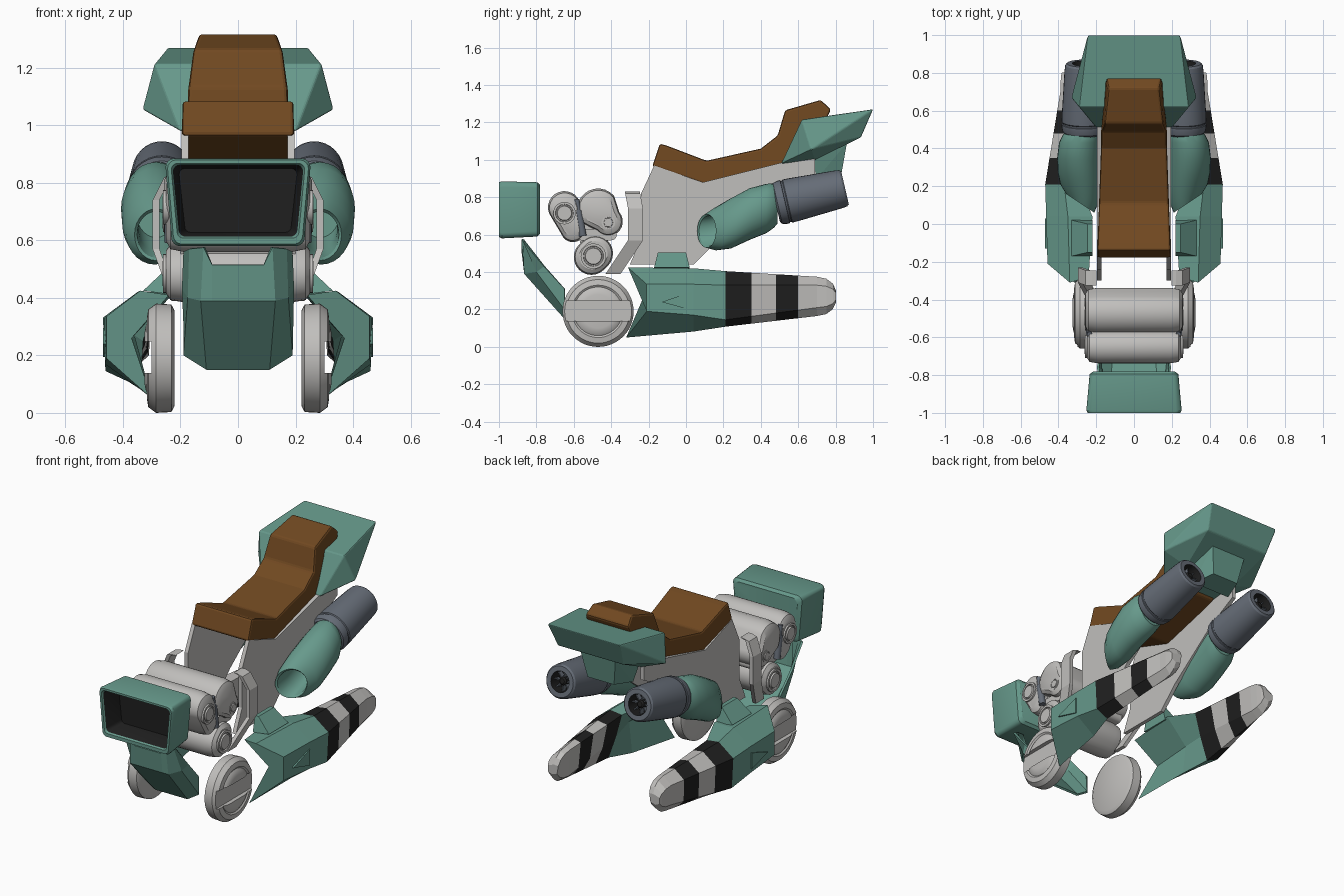
import bpy, bmesh
from math import sin, cos, pi, radians, atan2
from mathutils import Vector, Matrix

cube = bpy.data.objects.get("Cube")
if cube:
    bpy.data.objects.remove(cube, do_unlink=True)


def material(name, *rgb):
    m = bpy.data.materials.new(name)
    m.use_nodes = True
    m.diffuse_color = (*rgb, 1)
    m.node_tree.nodes["Principled BSDF"].inputs["Base Color"].default_value = (*rgb, 1)
    return m


TEAL = material("teal paint", .135, .32, .26)
BROWN = material("brown leather", .165, .066, .015)
GREY = material("light grey metal", .53, .52, .505)
STEEL = material("blue grey steel", .132, .152, .185)
BLACK = material("black", .014, .014, .014)


def finish(name, bm, mats, mirror=False, bevel=0, smooth=False):
    bmesh.ops.recalc_face_normals(bm, faces=bm.faces)
    me = bpy.data.meshes.new(name)
    bm.to_mesh(me)
    bm.free()
    for m in mats:
        me.materials.append(m)
    ob = bpy.data.objects.new(name, me)
    bpy.context.collection.objects.link(ob)
    if smooth:
        bpy.ops.object.select_all(action='DESELECT')
        ob.select_set(True)
        bpy.context.view_layer.objects.active = ob
        bpy.ops.object.shade_smooth_by_angle(angle=radians(32))
    if bevel:
        b = ob.modifiers.new("Bevel", 'BEVEL')
        b.width, b.segments, b.limit_method = bevel, 2, 'ANGLE'
    if mirror:
        ob.modifiers.new("Mirror", 'MIRROR')
    return ob


def loft(name, rings, mats, index=None, caps=(True, True), closed=True, **kw):
    """Skin a list of equal-length point rings; index gives a material per band."""
    bm = bmesh.new()
    vs = [[bm.verts.new(p) for p in r] for r in rings]
    n = len(rings[0])
    for k, (a, b) in enumerate(zip(vs, vs[1:])):
        for i in range(n if closed else n - 1):
            j = (i + 1) % n
            bm.faces.new((a[i], a[j], b[j], b[i])).material_index = index[k] if index else 0
    if caps[0]:
        bm.faces.new(vs[0]).material_index = index[0] if index else 0
    if caps[1]:
        bm.faces.new(vs[-1]).material_index = index[-1] if index else 0
    return finish(name, bm, mats, **kw)


def hull(name, pts, mat, both=False, **kw):
    bm = bmesh.new()
    for x, y, z in pts:
        bm.verts.new((x, y, z))
        if both:
            bm.verts.new((-x, y, z))
    res = bmesh.ops.convex_hull(bm, input=bm.verts)
    junk = [v for v in res["geom_interior"] if isinstance(v, bmesh.types.BMVert)]
    bmesh.ops.delete(bm, geom=junk, context='VERTS')
    bmesh.ops.dissolve_limit(bm, angle_limit=.02, verts=bm.verts, edges=bm.edges)
    return finish(name, bm, [mat], **kw)


def lathe(name, origin, axis, profile, mats, n=32, **kw):
    """Revolve (distance, radius) pairs around an axis."""
    rot = Vector((0, 0, 1)).rotation_difference(Vector(axis)).to_matrix()
    rings = [[Vector(origin) + rot @ Vector((r * cos(2 * pi * i / n), r * sin(2 * pi * i / n), d))
              for i in range(n)] for d, r in profile]
    return loft(name, rings, mats, smooth=True, **kw)


def capsule(a, ra, b, rb, n=12):
    """Outline around two circles in the side plane."""
    t = atan2(b[1] - a[1], b[0] - a[0])
    pts = []
    for c, r, s in ((b, rb, t - pi / 2), (a, ra, t + pi / 2)):
        pts += [(c[0] + r * cos(s + pi * i / n), c[1] + r * sin(s + pi * i / n)) for i in range(n + 1)]
    return pts


def across(name, outline, stations, mat, **kw):
    """Extend a side outline along x through (x, scale) stations."""
    cy = sum(p[0] for p in outline) / len(outline)
    cz = sum(p[1] for p in outline) / len(outline)
    rings = [[(x, cy + (y - cy) * s, cz + (z - cz) * s) for y, z in outline] for x, s in stations]
    return loft(name, rings, [mat], **kw)


# Lamp housing: rounded tapered box with a recessed dark screen
def rounded_rect(w, top, bottom, y, r):
    pts = []
    for k, (sx, z) in enumerate(((1, top - r), (-1, top - r), (-1, bottom + r), (1, bottom + r))):
        half = w if k < 2 else w - .02
        pts += [(sx * (half - r) + r * cos(a), y, z + r * sin(a))
                for a in [k * pi / 2 + pi / 8 * i for i in range(5)]]
    return pts


loft("lamp_housing", [rounded_rect(.215, .865, .605, -.78, .03), rounded_rect(.235, .88, .59, -.795, .03),
                      rounded_rect(.252, .885, .58, -.985, .03), rounded_rect(.245, .88, .587, -1, .03),
                      rounded_rect(.232, .868, .608, -1, .022), rounded_rect(.226, .862, .614, -.99, .022),
                      rounded_rect(.205, .85, .628, -.87, .02)],
     [TEAL, BLACK], index=[0, 0, 0, 0, 0, 1], smooth=True)

# Front shield with a notched top edge
rows = [[(.19, -.87, .56), (.17, -.873, .57), (.12, -.88, .575), (.09, -.88, .515)],
        [(.195, -.76, .43), (.175, -.8, .4), (.13, -.865, .39), (.09, -.865, .39)],
        [(.19, -.65, .31), (.19, -.65, .2), (.11, -.65, .15), (.08, -.65, .15)]]
shield = loft("front_shield", [r + [(-x, y, z) for x, y, z in r[::-1]] for r in rows],
              [TEAL], caps=(False, False), closed=False)
solid = shield.modifiers.new("Solidify", 'SOLIDIFY')
solid.thickness = .012

# Engine: rounded rollers lying across the machine, with side hubs and shocks
ENDS = [(-.25, .72), (-.235, .93), (-.19, 1), (.19, 1), (.235, .93), (.25, .72)]
across("engine_front_roller", capsule((-.65, .745), .088, (-.605, .625), .065), ENDS, GREY, smooth=True)
across("engine_upper_block", capsule((-.47, .735), .112, (-.415, .67), .077),
       [(x * 1.03, s) for x, s in ENDS], GREY, smooth=True)
across("engine_lower_roller", capsule((-.505, .48), .095, (-.485, .5), .095), ENDS, GREY, smooth=True)
across("engine_core", capsule((-.54, .7), .06, (-.5, .54), .06), [(-.2, 1), (.2, 1)], GREY, smooth=True)
across("engine_gasket", capsule((-.56, .6), .03, (-.4, .6), .03), [(-.22, 1), (.22, 1)], GREY, smooth=True)
lathe("engine_shock", (.235, -.585, .79), (0, .17, -1), [(0, .014), (.06, .014), (.06, .02), (.2, .02)],
      [STEEL], n=14, mirror=True)
for k, (y, z, r) in enumerate(((-.65, .715, .06), (-.495, .485, .068), (-.415, .665, .036))):
    lathe("engine_hub_%d" % k, (.235, y, z), (1, 0, 0),
          [(0, r), (.025, r), (.025, r * .8), (.018, r * .77), (.018, r * .68), (.028, r * .63)],
          [GREY], n=24, mirror=True)

# Disc feet with a slot cut across the outer side
foot = lathe("front_disc", (.22, -.47, .19), (1, 0, 0),
             [(0, .165), (.012, .187), (.065, .19), (.092, .17), (.097, .14),
              (.09, .13), (.1, .115), (.105, .09)], [GREY], n=48)
bm = bmesh.new()
bmesh.ops.create_cube(bm, size=1, matrix=Matrix.Translation((.38, -.47, .193)) @ Matrix.Diagonal((.16, .6, .11, 1)))
cutter = finish("slot_cutter", bm, [GREY])
cutter.hide_render = True
cut = foot.modifiers.new("Slot", 'BOOLEAN')
cut.object, cut.operation = cutter, 'DIFFERENCE'
bpy.context.view_layer.objects.active = foot
bpy.ops.object.modifier_apply(modifier="Slot")
bpy.data.objects.remove(cutter, do_unlink=True)
foot.modifiers.new("Mirror", 'MIRROR')

# Body side panels
panel = [(-.24, .82), (-.17, .97), (.09, .88), (.53, .99), (.69, 1.02), (.69, .92), (.5, .82),
         (.17, .57), (.04, .44), (-.3, .44), (-.24, .58)]
across("body_panel", panel, [(.172, 1), (.196, 1)], GREY, mirror=True)

# Bent struts beside the engine
path = [(.21, -.285, .83), (.245, -.285, .82), (.285, -.27, .74), (.285, -.27, .57), (.22, -.39, .39)]
loft("front_strut", [[(x + dx, y + dy, z) for dx, dy in ((-.012, -.04), (.012, -.04), (.012, .04), (-.012, .04))]
                     for x, y, z in path], [GREY], mirror=True)

# Seat: padded profile narrowing to the backrest
seat = [(-.18, .965), (-.14, 1.087), (-.1, 1.075), (.11, .995), (.4, 1.06), (.49, 1.13), (.53, 1.265),
        (.72, 1.32), (.775, 1.27), (.72, 1.15), (.57, 1.05), (.52, .97), (.1, .868)]


def seat_half(y, z):
    return .195 - .035 * (y + .18) - (.015 if z > 1.25 else 0) - (.015 if z > 1.3 else 0)


loft("seat", [[(s * seat_half(y, z), y, z) for y, z in seat] for s in (-1, 1)], [BROWN], bevel=.012)

# Tail fairing and the block beneath it
hull("tail_fairing", [(.2, .51, .98), (.29, .62, 1.215), (.332, .67, 1.055), (.245, 1, 1.27),
                      (.22, .935, 1.12), (.18, .69, 1.0)], TEAL, both=True, bevel=.006)
hull("tail_block", [(.16, .67, 1.03), (.13, .7, .9), (.09, .83, .92), (.12, .86, 1.09)], TEAL, both=True)

# Side thrusters: hollow teal intake cowl, then a steel barrel
cowl = [(.285, .34, .7, .07, .09, 0), (.285, .16, .64, .06, .078, .04),
        (.285, .07, .62, .066, .08, .05), (.285, .06, .62, .075, .09, .05), (.29, .11, .63, .1, .114, .05),
        (.292, .21, .66, .111, .134, .03), (.295, .33, .71, .112, .138, .01), (.288, .43, .74, .109, .132, 0),
        (.278, .47, .755, .1, .118, 0), (.27, .49, .76, .088, .1, 0)]


def cowl_ring(x, y, z, rx, rz, slant, n=28):
    ring = []
    for i in range(n):
        a = 2 * pi * i / n
        ring.append((x + rx * cos(a), y + slant * (1 + cos(a)), z + rz * sin(a)))
    return ring


loft("intake_cowl", [cowl_ring(*c) for c in cowl], [TEAL], smooth=True, mirror=True)
tilt = radians(13)
aim = Vector((0, cos(tilt), sin(tilt)))
root = Vector((.265, .48, .765))
lathe("thruster_barrel", root, aim,
      [(0, .1), (.01, .112), (.035, .118), (.05, .118), (.052, .113), (.06, .113), (.065, .118), (.1, .117),
       (.34, .103), (.37, .099), (.38, .09), (.38, .062), (.3, .058)],
      [STEEL, BLACK], index=[0] * 11 + [1], mirror=True)
lathe("thruster_core", root, aim, [(.29, .025), (.35, .024), (.358, .015)], [BLACK], n=16, mirror=True)
for k in range(8):
    a = k * pi / 4
    side, up = Vector((1, 0, 0)), Vector((0, -sin(tilt), cos(tilt)))
    out, turn = side * cos(a) + up * sin(a), up * cos(a) - side * sin(a)
    hull("thruster_fin_%d" % k, [root + out * r + turn * w + aim * d
                                 for r in (.02, .06) for w in (-.003, .003) for d in (.31, .345)],
         STEEL, mirror=True)

# Rear skids: faceted legs with striped ends
front = [(.24, -.28, .41), (.34, -.31, .425), (.458, -.21, .335), (.458, -.21, .19), (.3, -.32, .05), (.37, -.23, .26)]
knee = [(.22, .42), (.35, .42), (.465, .335), (.463, .17), (.34, .082), (.36, .27)]
hip = [(.29, .395), (.37, .405), (.47, .33), (.46, .145), (.38, .108), (.33, .25)]
ankle = [(.3, .365), (.335, .375), (.39, .33), (.39, .21), (.355, .165), (.31, .2)]


def blend(y):
    t = (y - .21) / .49
    return [(a + (c - a) * t, y, b + (d - b) * t) for (a, b), (c, d) in zip(hip, ankle)]


def shrink(y, s):
    return [(.35 + (x - .35) * (.7 + .3 * s), y, .27 + (z - .27) * s) for x, z in ankle]


loft("rear_skid", [front, [(x, .04, z) for x, z in knee]] + [blend(y) for y in (.21, .35, .48, .6, .7)]
     + [shrink(.75, .9), shrink(.785, .65), shrink(.802, .3)],
     [TEAL, BLACK, GREY], index=[0, 0, 1, 2, 1, 2, 2, 2, 2], mirror=True)
hull("skid_badge_plate", [(x, y, z) for x in (.455, .47) for y, z in ((.03, .295), (.03, .195), (-.13, .24))],
     TEAL, mirror=True)

# Mounts joining the skids to the body
hull("skid_mount", [(x, y, z) for x, z, ys in ((.22, .505, (-.15, 0)), (.245, .505, (-.15, 0)),
                                               (.33, .425, (-.17, .02)), (.22, .41, (-.17, .02)))
                    for y in ys], TEAL, mirror=True)
